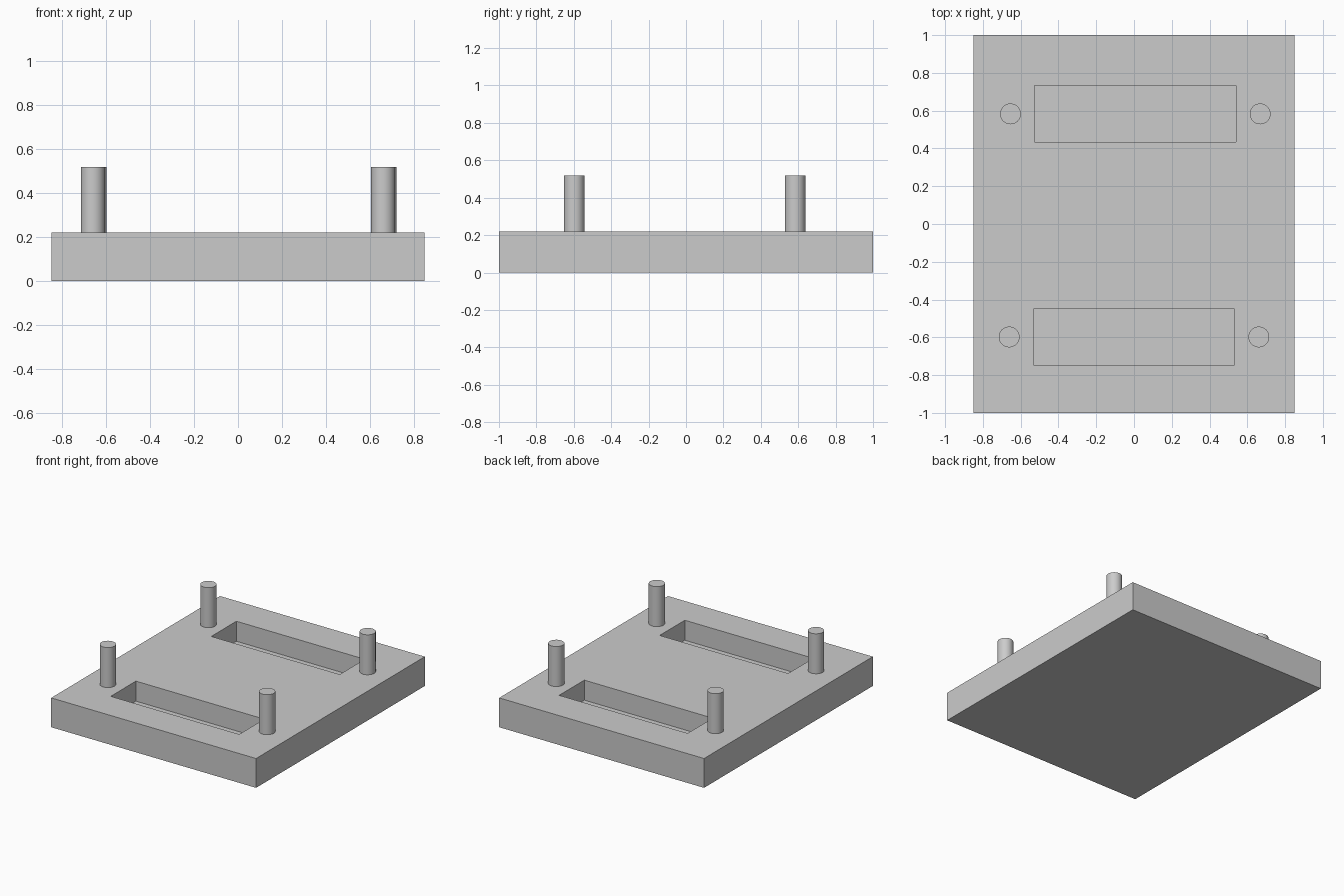
import bpy
import math

default = bpy.data.objects.get("Cube")
if default:
    bpy.data.objects.remove(default, do_unlink=True)

# Single matte grey for the whole model
grey = bpy.data.materials.new("plain_grey")
grey.use_nodes = True
colour = (0.6, 0.6, 0.6, 1)
grey.diffuse_color = colour
grey.node_tree.nodes["Principled BSDF"].inputs["Base Color"].default_value = colour

PLATE_TOP = 0.22
SLOT_FLOOR = 0.07
PEG_TOP = 0.52
PEG_RADIUS = 0.055


def box(name, low, high):
    """Axis-aligned box between two corners."""
    centre = [(a + b) / 2 for a, b in zip(low, high)]
    bpy.ops.mesh.primitive_cube_add(size=1, location=centre)
    ob = bpy.context.object
    ob.name = name
    ob.scale = [b - a for a, b in zip(low, high)]
    bpy.ops.object.transform_apply(location=False, rotation=False, scale=True)
    ob.data.materials.append(grey)
    return ob


def peg(name, x, y):
    """Round upright pin standing on the plate."""
    bpy.ops.mesh.primitive_cylinder_add(
        vertices=48, radius=PEG_RADIUS, depth=PEG_TOP - PLATE_TOP,
        location=(x, y, (PEG_TOP + PLATE_TOP) / 2))
    ob = bpy.context.object
    ob.name = name
    ob.data.materials.append(grey)
    bpy.ops.object.shade_smooth_by_angle(angle=math.radians(30))


# Base plate
plate = box("base_plate", (-0.85, -1, 0), (0.85, 1, PLATE_TOP))

# Two blind rectangular slots; the rear one sits slightly to the left
slots = {"front": (0.0, -0.598), "back": (0.007, 0.583)}
for end, (x, y) in slots.items():
    cutter = box(end + "_slot_cutter", (x - 0.533, y - 0.149, SLOT_FLOOR),
                 (x + 0.533, y + 0.149, PLATE_TOP + 0.1))
    cutter.hide_render = True
    cut = plate.modifiers.new(end + "_slot", "BOOLEAN")
    cut.operation = "DIFFERENCE"
    cut.solver = "EXACT"
    cut.object = cutter
    bpy.context.view_layer.objects.active = plate
    bpy.ops.object.modifier_apply(modifier=cut.name)
    bpy.data.objects.remove(cutter, do_unlink=True)

# Pegs beside both ends of each slot
for end, (x, y) in slots.items():
    for side, sign in (("left", 1), ("right", -1)):
        peg(f"{end}_{side}_peg", x + sign * 0.661, y)
